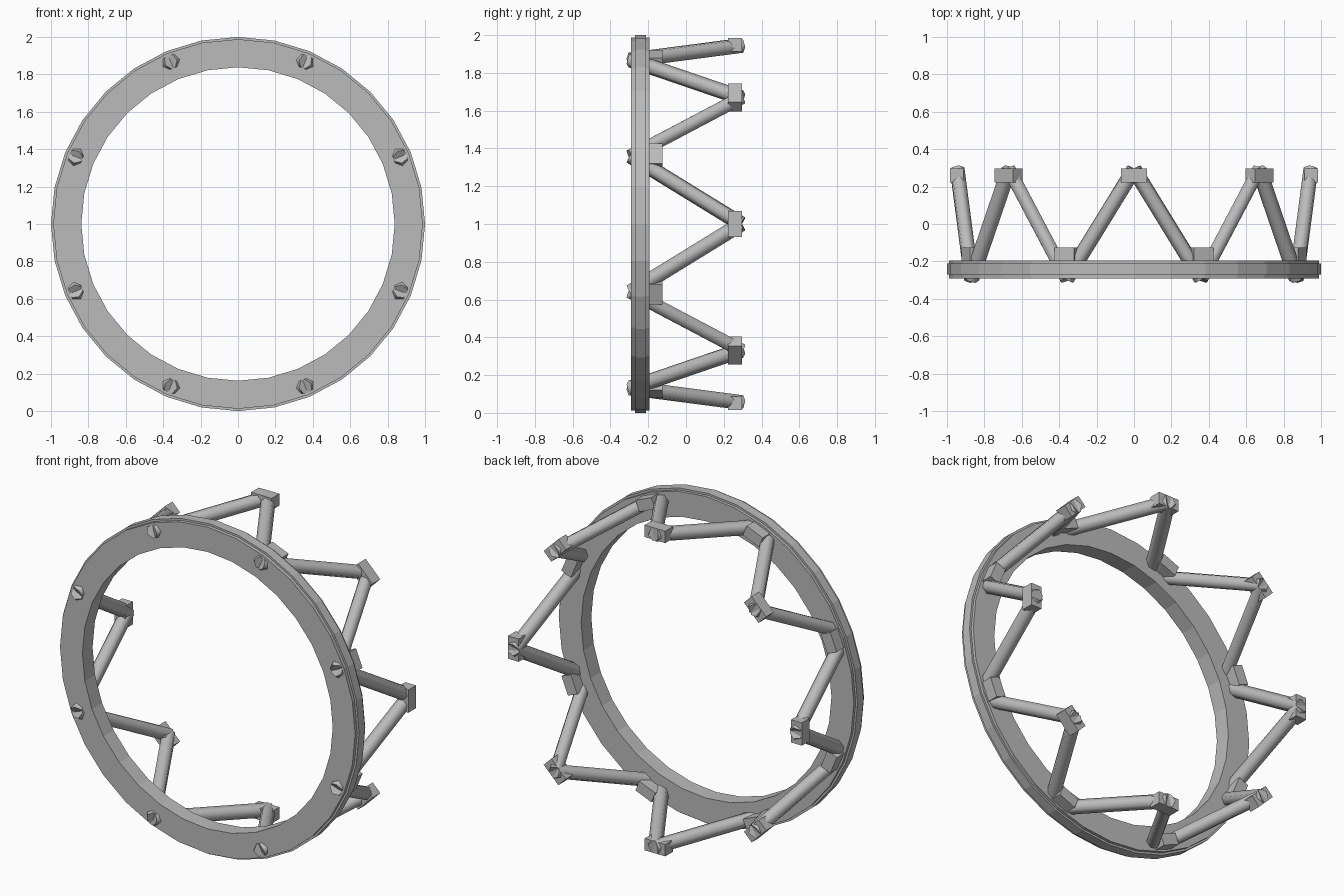
import bpy, bmesh, math
from mathutils import Vector, Matrix

if "Cube" in bpy.data.objects:
    bpy.data.objects.remove(bpy.data.objects["Cube"])

grey = bpy.data.materials.new("plain grey")
grey.diffuse_color = (0.5, 0.5, 0.5, 1)
grey.use_nodes = True
grey.node_tree.nodes["Principled BSDF"].inputs["Base Color"].default_value = grey.diffuse_color
CZ = 1.0  # height of the ring axis


def finish(name, bm, smooth=False):
    bmesh.ops.recalc_face_normals(bm, faces=bm.faces)
    for f in bm.faces:
        f.smooth = smooth and len(f.verts) == 4
    if smooth:
        for e in bm.edges:
            if len(e.link_faces) == 2 and e.calc_face_angle() > math.radians(70):
                e.smooth = False
    me = bpy.data.meshes.new(name)
    bm.to_mesh(me)
    bm.free()
    me.materials.append(grey)
    ob = bpy.data.objects.new(name, me)
    bpy.context.collection.objects.link(ob)
    return ob


def polar(r, deg, y):
    a = math.radians(deg)
    return Vector((r * math.cos(a), y, CZ + r * math.sin(a)))


# Flat ring with a slightly raised middle band on its rim
profile = [(0.838, -0.291), (0.988, -0.291), (0.988, -0.27), (1.0, -0.27),
           (1.0, -0.212), (0.988, -0.212), (0.988, -0.194), (0.838, -0.194)]
N = 32
bm = bmesh.new()
loops = [[bm.verts.new(polar(r, 360 * i / N, y)) for r, y in profile] for i in range(N)]
for i in range(N):
    a, b = loops[i], loops[(i + 1) % N]
    for j in range(len(profile)):
        k = (j + 1) % len(profile)
        bm.faces.new((a[j], a[k], b[k], b[j]))
finish("ring", bm)


# Blocks: radial, axial and tangential size
def block(name, r, deg, y, size):
    bm = bmesh.new()
    bmesh.ops.create_cube(bm, size=1)
    bmesh.ops.scale(bm, vec=size, verts=bm.verts)
    m = Matrix.Translation(polar(r, deg, y)) @ Matrix.Rotation(-math.radians(deg), 4, 'Y')
    bmesh.ops.transform(bm, matrix=m, verts=bm.verts)
    finish(name, bm)


# Hexagonal strut running through the blocks and ring, ends poking out
def strut(name, p, q):
    axis = (q - p).normalized()
    mid = (p + q) / 2
    rad = Vector((mid.x, 0, mid.z - CZ))
    x = (rad - axis * rad.dot(axis)).normalized()
    y = axis.cross(x)
    m = Matrix((x, y, axis)).transposed().to_4x4()
    m.translation = mid
    bm = bmesh.new()
    bmesh.ops.create_cone(bm, cap_ends=True, segments=6, radius1=0.041, radius2=0.041,
                          depth=(q - p).length, matrix=m)
    finish(name, bm, True)


for k in range(8):
    d = 45 * k
    block(f"rear_block_{k}", 0.948, d, 0.26, (0.072, 0.074, 0.138))
    block(f"ring_block_{k}", 0.94, d + 22.5, -0.16, (0.068, 0.07, 0.115))
    for s, side in ((-1, "a"), (1, "b")):
        strut(f"strut_{k}_{side}", polar(0.945, d, 0.292),
              polar(0.94, d + s * 22.5, -0.293))
